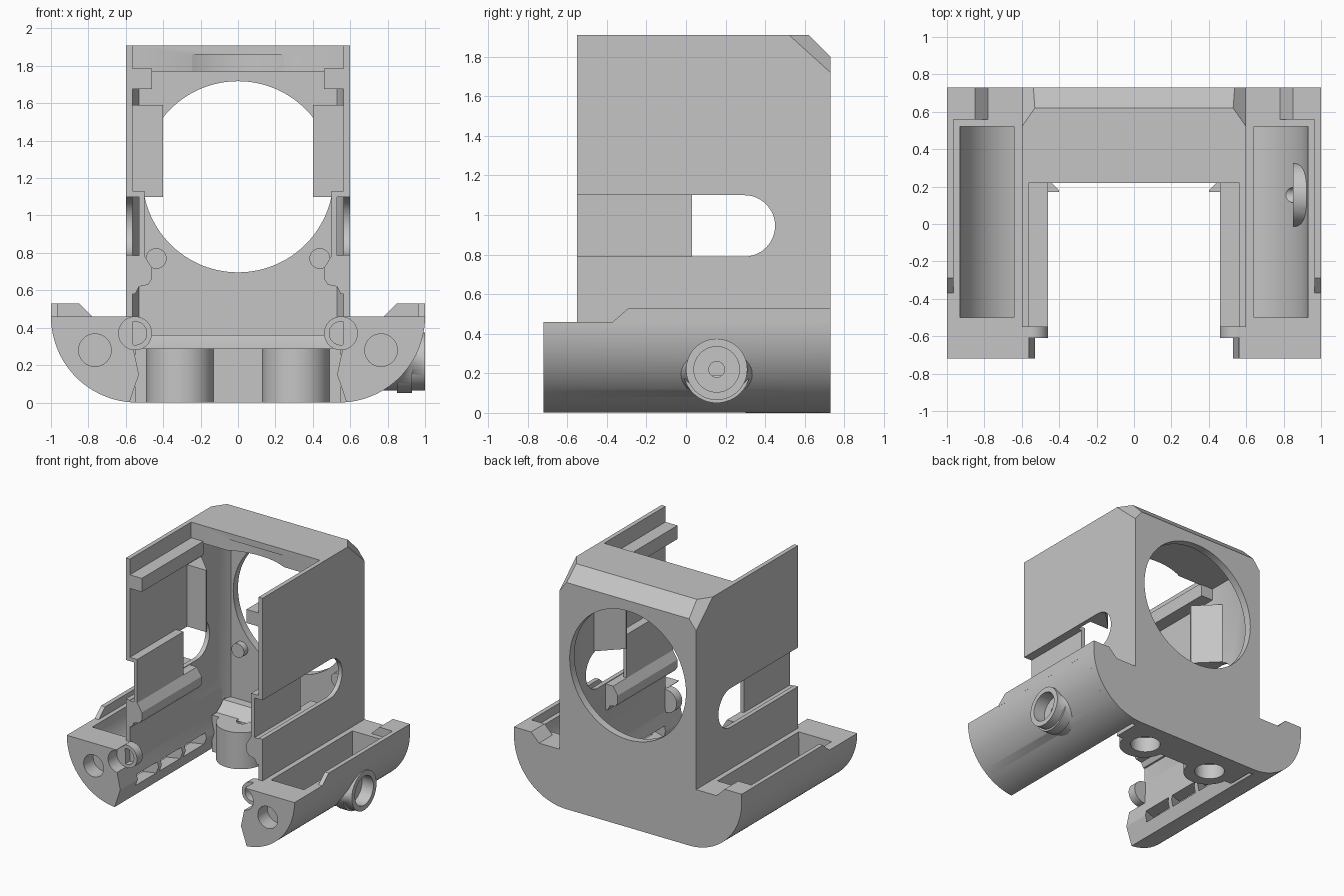
import bpy, bmesh, math
from mathutils import Vector

cube = bpy.data.objects.get("Cube")
if cube:
    bpy.data.objects.remove(cube, do_unlink=True)

grey = bpy.data.materials.new("plain_grey")
grey.use_nodes = True
colour = (0.56, 0.56, 0.56, 1)
grey.diffuse_color = colour
for node in grey.node_tree.nodes:
    if node.type == "BSDF_PRINCIPLED":
        node.inputs["Base Color"].default_value = colour


def prism(name, pts, axis, a, b, grow=1.0):
    """Extrude a 2D outline along an axis; grow scales the far end about its middle."""
    bm = bmesh.new()
    mid = sum((Vector(p) for p in pts), Vector((0, 0))) / len(pts)

    def place(p, t):
        u, v = p
        return {"x": (t, u, v), "y": (u, t, v), "z": (u, v, t)}[axis]

    near = [bm.verts.new(place(p, a)) for p in pts]
    far = [bm.verts.new(place(mid + (Vector(p) - mid) * grow, b)) for p in pts]
    bm.faces.new(near)
    bm.faces.new(far)
    n = len(pts)
    for i in range(n):
        j = (i + 1) % n
        bm.faces.new((near[i], near[j], far[j], far[i]))
    bmesh.ops.recalc_face_normals(bm, faces=bm.faces)
    me = bpy.data.meshes.new(name)
    bm.to_mesh(me)
    bm.free()
    me.materials.append(grey)
    ob = bpy.data.objects.new(name, me)
    bpy.context.scene.collection.objects.link(ob)
    return ob


def arc(u, v, r, start=0, end=360, n=48):
    steps = n if end - start == 360 else n + 1
    angles = [math.radians(start + (end - start) * i / n) for i in range(steps)]
    return [(u + r * math.cos(t), v + r * math.sin(t)) for t in angles]


def box(name, x0, x1, y0, y1, z0, z1):
    return prism(name, [(x0, y0), (x1, y0), (x1, y1), (x0, y1)], "z", z0, z1)


def combine(ob, tool, op="DIFFERENCE"):
    """Apply a boolean with the tool object and discard the tool."""
    mod = ob.modifiers.new("shape", "BOOLEAN")
    mod.object, mod.operation, mod.solver = tool, op, "EXACT"
    graph = bpy.context.evaluated_depsgraph_get()
    me = bpy.data.meshes.new_from_object(ob.evaluated_get(graph))
    ob.modifiers.clear()
    ob.data = me
    bpy.data.objects.remove(tool, do_unlink=True)


def flip(pts, s):
    return [(s * u, v) for u, v in pts]


# Housing: back plate with wings, top bridge and side walls
right_edge = arc(0.54, 0.46, 0.46, -90, 0, 24) + [(0.6, 0.46), (0.6, 1.91)]
outline = right_edge + [(-u, v) for u, v in reversed(right_edge)]
housing = prism("housing", outline, "y", 0.67, 0.73)
combine(housing, box("bridge", -0.6, 0.6, 0.22, 0.7, 1.77, 1.91), "UNION")
for s in (-1, 1):
    wall = prism("wall", [(-0.55, 0.4), (0.7, 0.4), (0.7, 1.91), (-0.55, 1.91)],
                 "x", s * 0.565, s * 0.6)
    slot = [(-0.7, 0.79)] + arc(0.295, 0.945, 0.155, -90, 90, 24) + [(-0.7, 1.1)]
    combine(wall, prism("slot", slot, "x", s * 0.5, s * 0.7))
    combine(housing, wall, "UNION")
    # Chamfered inside corner between wall and back plate
    corner = [(0.58, 0.6), (0.565, 0.6), (0.53, 0.67), (0.53, 0.69), (0.58, 0.69)]
    combine(housing, prism("corner_fill", flip(corner, s), "z", 0.36, 1.8), "UNION")
combine(housing, prism("round_opening", arc(0, 1.207, 0.511, n=96), "y", 0.6, 0.9))
combine(housing, prism("bridge_notch", arc(0, -0.27, 0.55, n=96), "z", 1.7, 1.86))

# Sloped back edge and cut corners
combine(housing, prism("slope", [(0.62, 1.91), (0.73, 1.8), (0.9, 1.8), (0.9, 2.1), (0.62, 2.1)],
                       "x", -0.8, 0.8))
for s in (-1, 1):
    cutter = box("corner", -0.3, 0.3, -0.3, 0.3, 0, 0.4)
    normal = Vector((s * 0.019, 0.0133, 0.0147)).normalized()
    cutter.rotation_euler = normal.to_track_quat("Z", "Y").to_euler()
    centre = Vector((s * 0.565, 0.625, 1.815))
    # slide the cutter onto the plane through the corner points
    cutter.location = centre + normal * normal.dot(Vector((s * 0.6, 0.52, 1.91)) - centre)
    bpy.context.view_layer.update()
    combine(housing, cutter)

# Floor block with two screw bosses
floor = box("floor_block", -0.55, 0.55, 0.46, 0.68, 0, 0.29)
for s in (-1, 1):
    combine(floor, prism("boss", arc(s * 0.31, 0.48, 0.18), "z", 0, 0.29), "UNION")
for s in (-1, 1):
    combine(floor, prism("screw_hole", arc(s * 0.31, 0.5, 0.045), "z", -0.1, 0.4))
    combine(floor, prism("countersink", arc(s * 0.31, 0.5, 0.11), "z", -0.02, 0.12))
prism("floor_step", [(0.5, 0.28), (0.68, 0.28), (0.68, 0.36), (0.6, 0.36), (0.56, 0.32)],
      "x", -0.55, 0.55)

for s, side in ((-1, "right"), (1, "left")):
    # Rounded side pod with an open trough
    shell = arc(0.54, 0.46, 0.46, -85, 0, 32) + [(0.565, 0.46), (0.56, 0.29), (0.53, 0.15)]
    pod = prism(side + "_pod", flip(shell, s), "y", -0.72, 0.675)
    if s > 0:
        # Side port: oval flare blending into a round spout
        oval = [(0.155 + 1.6 * u, 0.22 + v) for u, v in arc(0, 0, 0.15)]
        combine(pod, prism("flare", oval, "x", 0.8, 0.99, 0.62), "UNION")
        combine(pod, prism("spout", arc(0.155, 0.22, 0.155), "x", 0.76, 1.0), "UNION")
    trough = arc(0.54, 0.46, 0.39, -75, 0, 24) + [(0.93, 0.7), (0.64, 0.7)]
    combine(pod, prism("trough", flip(trough, s), "y", -0.5, 0.52))
    if s > 0:
        combine(pod, prism("port", arc(0.155, 0.22, 0.17), "x", 0.85, 0.93), "UNION")
        combine(pod, prism("port_recess", arc(0.155, 0.22, 0.115), "x", 0.9, 1.1))
        combine(pod, prism("port_hole", arc(0.155, 0.22, 0.04, n=24), "x", 0.7, 1.1))

    # Front socket, corner recess and inner windows
    combine(pod, prism("socket", arc(s * 0.765, 0.28, 0.087), "y", -0.8, -0.6))
    combine(pod, prism("recess", arc(s * 0.55, 0.37, 0.088), "y", -0.8, -0.61))
    for k in range(3):
        y = -0.47 + 0.3 * k
        window = [(0.45, y), (0.67, y - 0.08), (0.67, y + 0.18), (0.45, y + 0.26)]
        combine(pod, prism("window", flip(window, s), "z", 0.1, 0.19))

    # Raised rim and back shoulder of the pod
    prism(side + "_rim", [(-0.37, 0.45), (-0.37, 0.46), (-0.29, 0.53), (0.73, 0.53), (0.73, 0.45)],
          "x", s * 0.965, s * 1.0)
    prism(side + "_shoulder", flip([(0.78, 0.46), (0.85, 0.53), (1, 0.53), (1, 0.46)], s),
          "y", 0.56, 0.73)

    # Screw collar at the pod's inner front corner
    collar = prism(side + "_screw_collar", arc(s * 0.55, 0.37, 0.09), "y", -0.61, -0.54)
    combine(collar, prism("bore", arc(s * 0.55, 0.37, 0.062), "y", -0.7, -0.555))

    # Rails and recessed panel inside the wall
    box(side + "_upper_rail", s * 0.46, s * 0.57, -0.55, 0.23, 1.677, 1.785)
    rail = [(0.57, 0.58), (0.55, 0.58), (0.53, 0.62), (0.48, 0.63), (0.46, 0.66),
            (0.46, 0.72), (0.5, 0.785), (0.57, 0.785)]
    prism(side + "_lower_rail", flip(rail, s), "y", -0.55, 0.2)
    box(side + "_inner_panel", s * 0.5, s * 0.53, -0.55, 0.03, 0.77, 1.12)
    box(side + "_panel_lip", s * 0.5, s * 0.57, -0.55, 0.03, 1.1, 1.13)

    # Upright wedge beside the opening
    wedge = [(0.57, 0.17), (0.4, 0.17), (0.4, 0.18), (0.57, 0.35)]
    prism(side + "_upright", flip(wedge, s), "z", 1.1, 1.59)

    # Locating pin on the back plate
    prism(side + "_pin", arc(s * 0.437, 0.77, 0.055, n=32), "y", 0.62, 0.68)

# Smooth curved faces while keeping edges crisp
for ob in bpy.context.scene.objects:
    if ob.type == "MESH":
        ob.data.shade_smooth()
        ob.data.set_sharp_from_angle(angle=math.radians(30))
